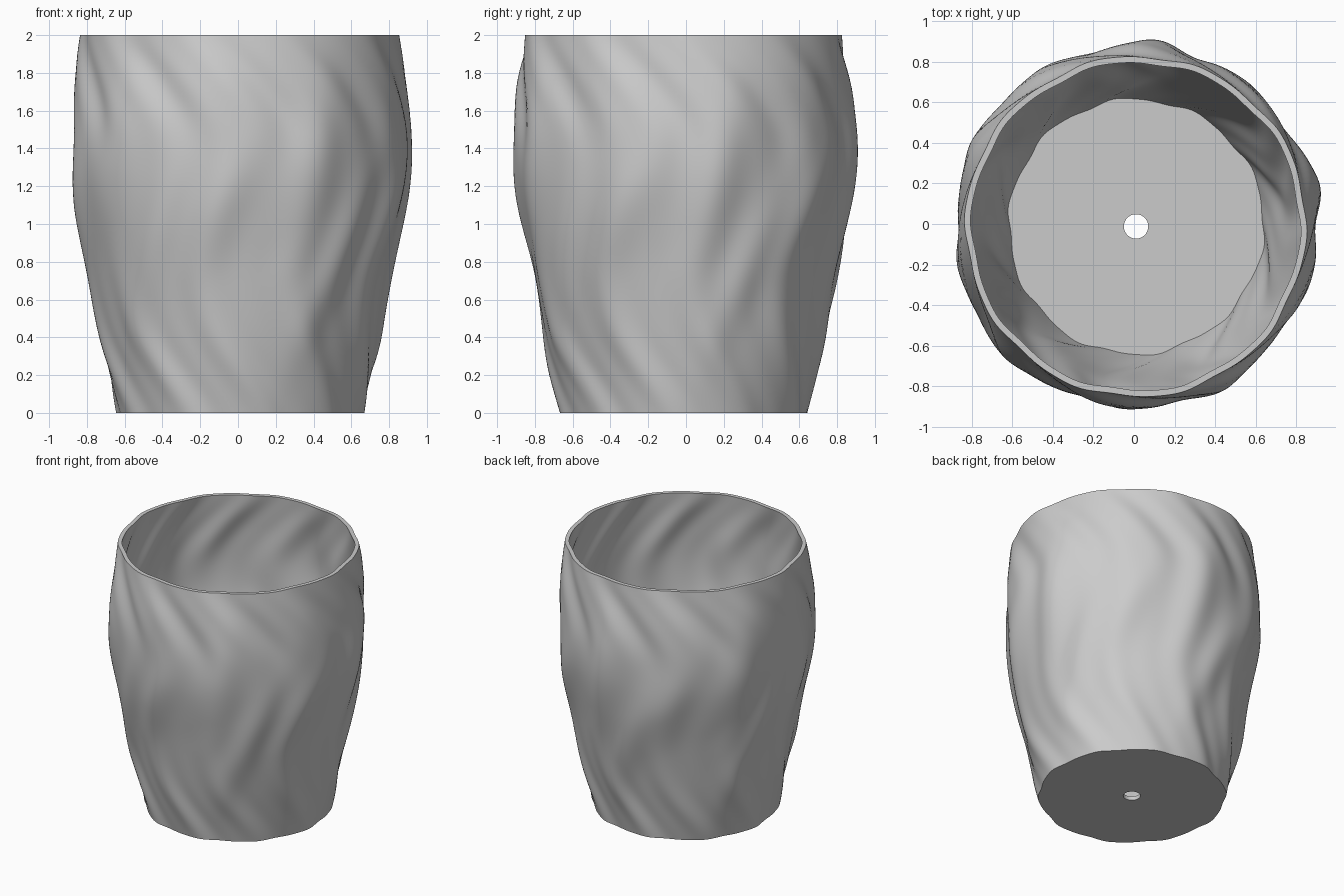
import bpy
import bmesh
from math import sin, cos, pi, radians, exp

cube = bpy.data.objects.get("Cube")
if cube:
    bpy.data.objects.remove(cube, do_unlink=True)

SEGMENTS = 216
ROWS = 80
HEIGHT = 2.0
WALL = 0.03
FLOOR = 0.03
HOLE = 0.06
LOBES = 10
CENTRE = (0.01, -0.012)

# Height against mean radius, ripple depth and ripple drift in degrees
RADIUS = [(0, .652), (.4, .735), (.8, .803), (1.2, .866), (1.45, .883), (1.7, .873), (2, .838)]
DEPTH = [(0, .008), (.3, .012), (.8, .009), (1.3, .009), (1.7, .015), (2, .007)]
DRIFT = [(0, 18), (.4, 0), (.7, -3), (1, 4), (1.25, 9), (1.5, 9), (1.75, 0), (2, -14)]

# Folds: bearing, height, lean per unit height, half width, half length, depth
FOLDS = [(-8, 1.1, 30, 10, .32, .028), (23, 1.25, 12, 10, .42, .042), (40, .85, 28, 9, .45, .034)]
REPEATS = (0, 77, 148, 213, 285)


def curve(points, z):
    """Smooth cubic through the points."""
    last = len(points) - 1
    i = next((k for k in range(last) if z <= points[k + 1][0]), last - 1)

    def slope(k):
        a, b = points[max(k - 1, 0)], points[min(k + 1, last)]
        return (b[1] - a[1]) / (b[0] - a[0])

    (z0, v0), (z1, v1) = points[i], points[i + 1]
    h = z1 - z0
    t = (z - z0) / h
    return (v0 * (1 + 2 * t) * (1 - t) ** 2 + v1 * t * t * (3 - 2 * t)
            + h * t * (1 - t) * (slope(i) * (1 - t) - slope(i + 1) * t))


def bump(angle, degrees, width):
    gap = (angle - radians(degrees) + pi) % (2 * pi) - pi
    return exp(-(gap / radians(width)) ** 2)


def folds(angle, z):
    """Short leaning ridges, repeated around the wall."""
    total = 0
    for bearing, mid, lean, width, length, depth in FOLDS:
        fade = depth * exp(-((z - mid) / length) ** 2)
        crest = bearing - 90 + lean * (z - mid)
        total += fade * sum(bump(angle, crest + turn, width) for turn in REPEATS)
    return total


def wavy_radius(angle, z):
    """Radius of the outer skin: drifting ripples plus folds."""
    phase = LOBES * (angle - radians(curve(DRIFT, z)) + radians(100))
    ripple = cos(phase) + .3 * sin(2 * phase + 3 * z) + .3 * sin(3 * angle - 4 * z + 1)
    return curve(RADIUS, z) + curve(DEPTH, z) * ripple + folds(angle, z)


def ring(bm, z, radius_at):
    verts = []
    for k in range(SEGMENTS):
        a = 2 * pi * k / SEGMENTS
        r = radius_at(a)
        verts.append(bm.verts.new((CENTRE[0] + r * cos(a), CENTRE[1] + r * sin(a), z)))
    return verts


clay = bpy.data.materials.new("light_grey_clay")
clay.use_nodes = True
colour = (0.6, 0.6, 0.6, 1)
clay.diffuse_color = colour
clay.node_tree.nodes["Principled BSDF"].inputs["Base Color"].default_value = colour

# Closed shell: outer wall, rim, inner wall, floor, drain hole, underside
bm = bmesh.new()
rings = []
for i in range(ROWS + 1):
    z = HEIGHT * i / ROWS
    rings.append(ring(bm, z, lambda a: wavy_radius(a, z)))
for i in range(ROWS + 1):
    z = HEIGHT + (FLOOR - HEIGHT) * i / ROWS
    rings.append(ring(bm, z, lambda a: wavy_radius(a, z) - WALL))
rings.append(ring(bm, FLOOR, lambda a: HOLE))
rings.append(ring(bm, 0, lambda a: HOLE))

for lower, upper in zip(rings, rings[1:] + rings[:1]):
    for k in range(SEGMENTS):
        n = (k + 1) % SEGMENTS
        bm.faces.new((lower[k], lower[n], upper[n], upper[k]))
bmesh.ops.recalc_face_normals(bm, faces=bm.faces)

mesh = bpy.data.meshes.new("planter_pot")
bm.to_mesh(mesh)
bm.free()
mesh.materials.append(clay)
pot = bpy.data.objects.new("planter_pot", mesh)
bpy.context.collection.objects.link(pot)
bpy.ops.object.select_all(action="DESELECT")
pot.select_set(True)
bpy.context.view_layer.objects.active = pot
bpy.ops.object.shade_smooth_by_angle(angle=radians(40))
